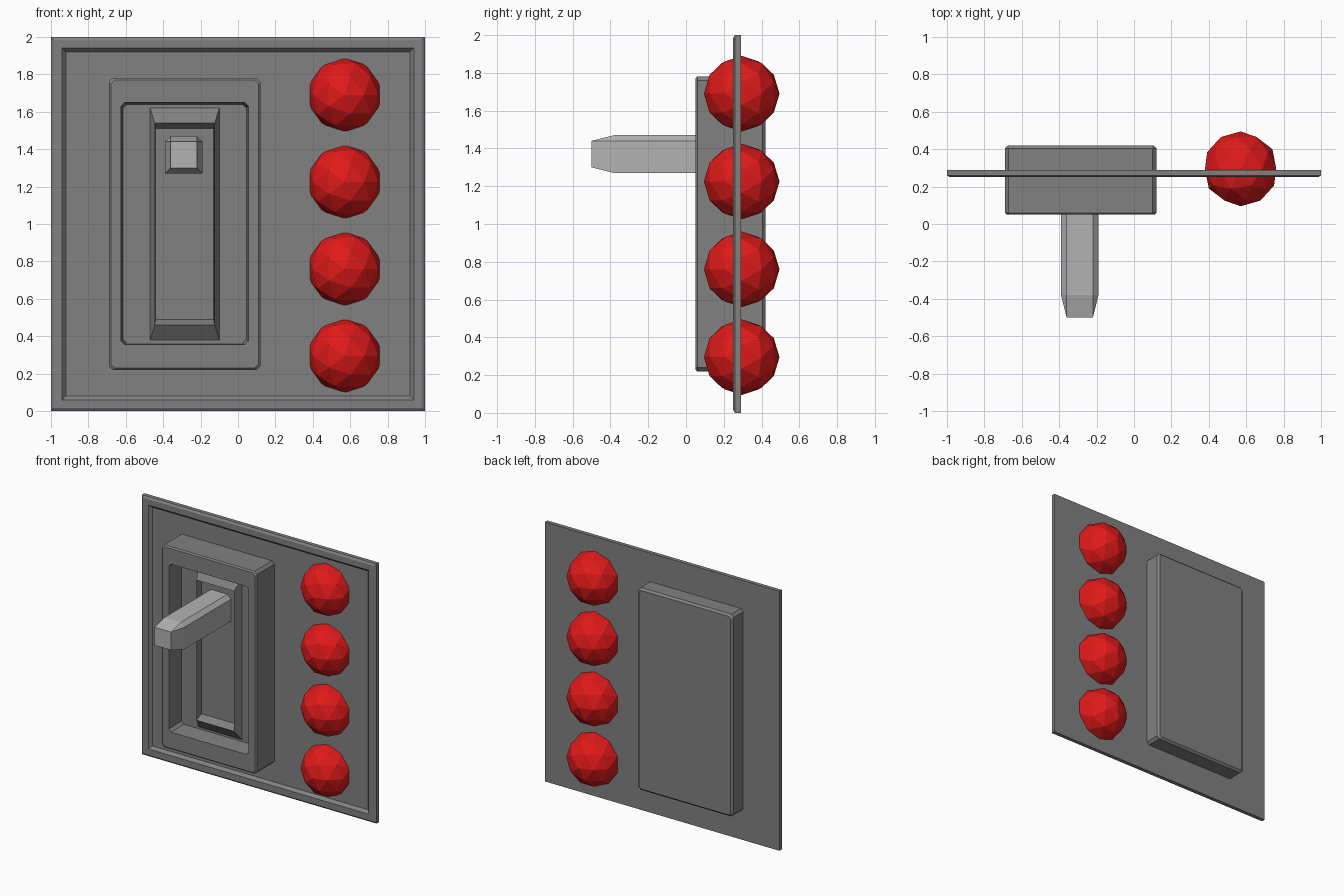
import bpy, bmesh, math
from mathutils import Matrix

if "Cube" in bpy.data.objects:
    bpy.data.objects.remove(bpy.data.objects["Cube"])


def material(name, rgb):
    m = bpy.data.materials.new(name)
    m.diffuse_color = (*rgb, 1)
    m.use_nodes = True
    m.node_tree.nodes["Principled BSDF"].inputs["Base Color"].default_value = m.diffuse_color
    return m


dark = material("dark_grey", (0.22, 0.22, 0.22))
light = material("light_grey", (0.45, 0.45, 0.45))
red = material("red", (0.75, 0.01, 0.01))


def finish(name, bm, mat):
    bmesh.ops.recalc_face_normals(bm, faces=bm.faces)
    me = bpy.data.meshes.new(name)
    bm.to_mesh(me)
    bm.free()
    me.materials.append(mat)
    ob = bpy.data.objects.new(name, me)
    bpy.context.collection.objects.link(ob)


def ring(x0, x1, z0, z1, y, top=0.0, bottom=0.0):
    """Rectangle facing the front, with cut top and bottom corners."""
    t, b = top, bottom
    return [(x, y, z) for x, z in (
        (x0 + b, z0), (x1 - b, z0), (x1, z0 + b), (x1, z1 - t),
        (x1 - t, z1), (x0 + t, z1), (x0, z1 - t), (x0, z0 + b))]


def loft(name, rings, mat):
    """Closed solid through a chain of rings, capped at both ends."""
    bm = bmesh.new()
    loops = [[bm.verts.new(p) for p in r] for r in rings]
    for a, b in zip(loops, loops[1:]):
        for i in range(8):
            j = (i + 1) % 8
            bm.faces.new((a[i], a[j], b[j], b[i]))
    bm.faces.new(loops[0])
    bm.faces.new(loops[-1])
    bmesh.ops.remove_doubles(bm, verts=bm.verts, dist=1e-4)
    finish(name, bm, mat)


def square(inset, y):
    return ring(-1 + inset, 1 - inset, inset, 2 - inset, y)


# Back plate with raised rim and recessed panel
loft("wall_plate", [square(0, 0.29), square(0, 0.26), square(0.015, 0.25),
                    square(0.06, 0.25), square(0.08, 0.272)], dark)

# Switch housing with deep opening at the front
loft("switch_housing", [
    ring(-0.675, 0.105, 0.235, 1.765, 0.42, 0.015, 0.015),
    ring(-0.69, 0.12, 0.22, 1.78, 0.405, 0.02, 0.02),
    ring(-0.69, 0.12, 0.22, 1.78, 0.06, 0.02, 0.02),
    ring(-0.68, 0.11, 0.23, 1.77, 0.05, 0.02, 0.02),
    ring(-0.625, 0.055, 0.355, 1.65, 0.05, 0.02, 0.02),
    ring(-0.615, 0.045, 0.365, 1.64, 0.19, 0.02, 0.02)], dark)

# Raised tapered frame around the lever slot
loft("lever_slot", [
    ring(-0.47, -0.10, 0.38, 1.62, 0.20),
    ring(-0.47, -0.10, 0.38, 1.62, 0.19),
    ring(-0.445, -0.125, 0.46, 1.54, 0.13),
    ring(-0.44, -0.13, 0.49, 1.51, 0.185)], dark)

# Lever with tapered tip
loft("lever", [
    ring(-0.39, -0.19, 1.27, 1.47, 0.19, 0.03),
    ring(-0.39, -0.19, 1.27, 1.47, -0.38, 0.03),
    ring(-0.36, -0.22, 1.30, 1.44, -0.50)], light)

# Column of faceted lamps
for i in range(4):
    bm = bmesh.new()
    place = Matrix.Translation((0.57, 0.295, 0.295 + i * 0.465))
    bmesh.ops.create_icosphere(bm, subdivisions=2, radius=0.2,
                               matrix=place @ Matrix.Rotation(math.pi / 2, 4, 'X'))
    finish(f"lamp_{i + 1}", bm, red)
